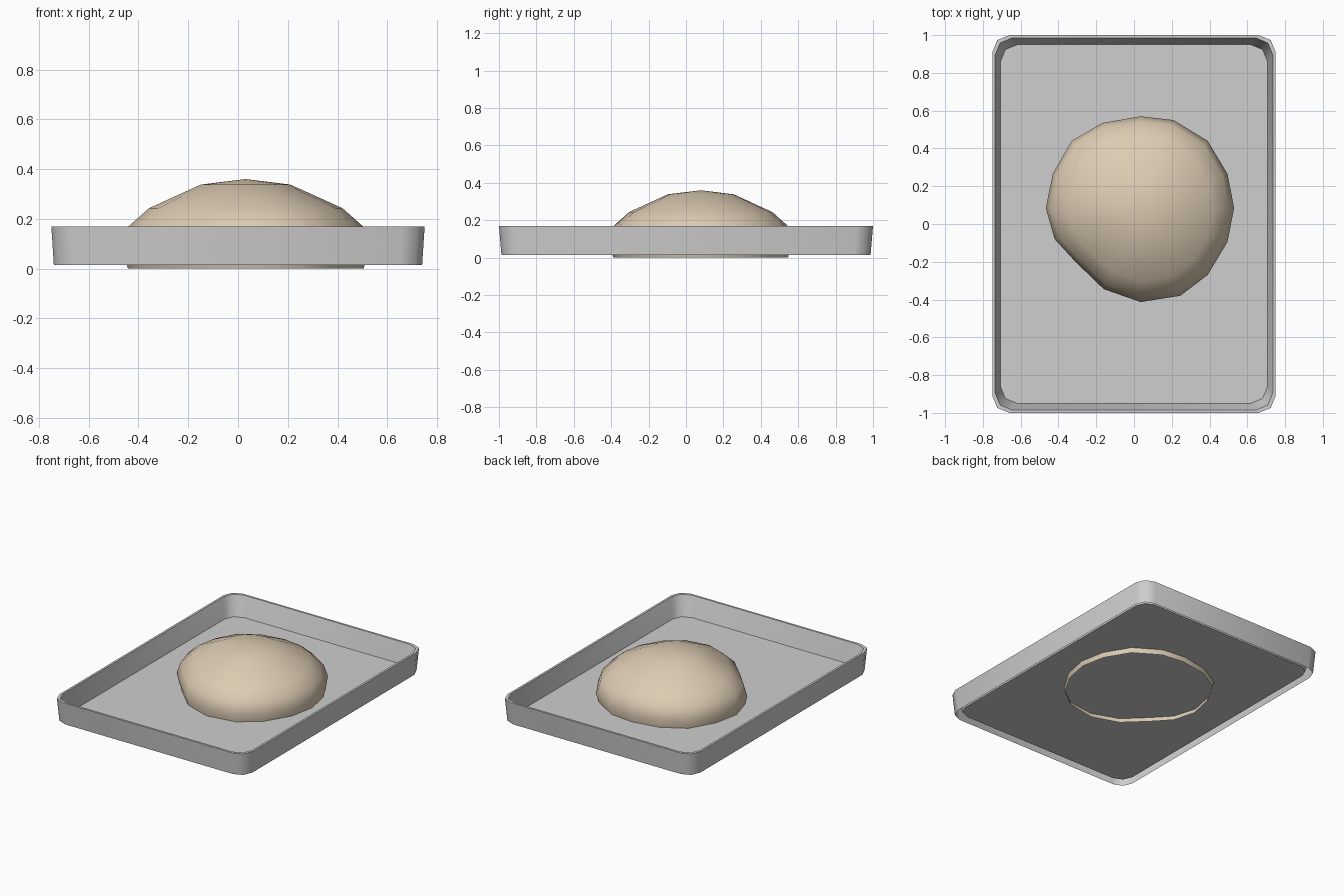
import bpy, bmesh, math

if "Cube" in bpy.data.objects:
    bpy.data.objects.remove(bpy.data.objects["Cube"])


def material(name, rgb):
    m = bpy.data.materials.new(name)
    m.diffuse_color = (*rgb, 1)
    m.use_nodes = True
    m.node_tree.nodes["Principled BSDF"].inputs["Base Color"].default_value = m.diffuse_color
    return m


def skin(name, loops, mat, angle, tip=None):
    """Bridge equal-length loops from first to last, then cap the last one or fan it to a tip."""
    bm = bmesh.new()
    rings = [[bm.verts.new(p) for p in loop] for loop in loops]
    n = len(rings[0])
    for a, b in zip(rings, rings[1:]):
        for i in range(n):
            j = (i + 1) % n
            bm.faces.new((a[i], a[j], b[j], b[i]))
    if tip:
        t = bm.verts.new(tip)
        for i in range(n):
            bm.faces.new((rings[-1][i], rings[-1][(i + 1) % n], t))
    else:
        bm.faces.new(rings[-1])
    me = bpy.data.meshes.new(name)
    bm.to_mesh(me)
    bm.free()
    me.materials.append(mat)
    ob = bpy.data.objects.new(name, me)
    bpy.context.collection.objects.link(ob)
    bpy.ops.object.select_all(action='DESELECT')
    ob.select_set(True)
    bpy.context.view_layer.objects.active = ob
    bpy.ops.object.shade_smooth_by_angle(angle=math.radians(angle))
    return ob


def rounded_rect(hx, hy, z, r=0.09, seg=2):
    pts = []
    for q, (sx, sy) in enumerate([(1, 1), (-1, 1), (-1, -1), (1, -1)]):
        for k in range(seg + 1):
            a = math.pi / 2 * (q + k / seg)
            pts.append((sx * (hx - r) + r * math.cos(a),
                        sy * (hy - r) + r * math.sin(a), z))
    return pts


metal = material("tray_grey", (0.62, 0.62, 0.62))
dough_mat = material("dough_beige", (0.72, 0.60, 0.45))

# Tray: outer skirt (open underneath), rim, sloping inner wall and raised floor
skin("tray", [
    rounded_rect(0.74, 0.987, 0.015),
    rounded_rect(0.75, 1.0, 0.17),
    rounded_rect(0.735, 0.985, 0.17),
    rounded_rect(0.707, 0.95, 0.033),
], metal, 50)

# Dough: slightly irregular 16-sided outline, scaled up a dome profile
cx, cy = 0.03, 0.08
outline = [(.53, .085), (.495, .265), (.39, .44), (.21, .55), (.035, .57), (-.167, .535),
           (-.33, .44), (-.43, .265), (-.467, .085), (-.42, -.08), (-.31, -.20),
           (-.16, -.345), (.035, -.413), (.245, -.38), (.39, -.27), (.495, -.095)]
profile = [(0.95, 0.0), (1.0, 0.09), (0.945, 0.17), (0.78, 0.243), (0.36, 0.338)]
skin("dough", [[(cx + (x - cx) * k, cy + (y - cy) * k, z) for x, y in outline]
               for k, z in profile], dough_mat, 80, tip=(cx, cy, 0.36))
